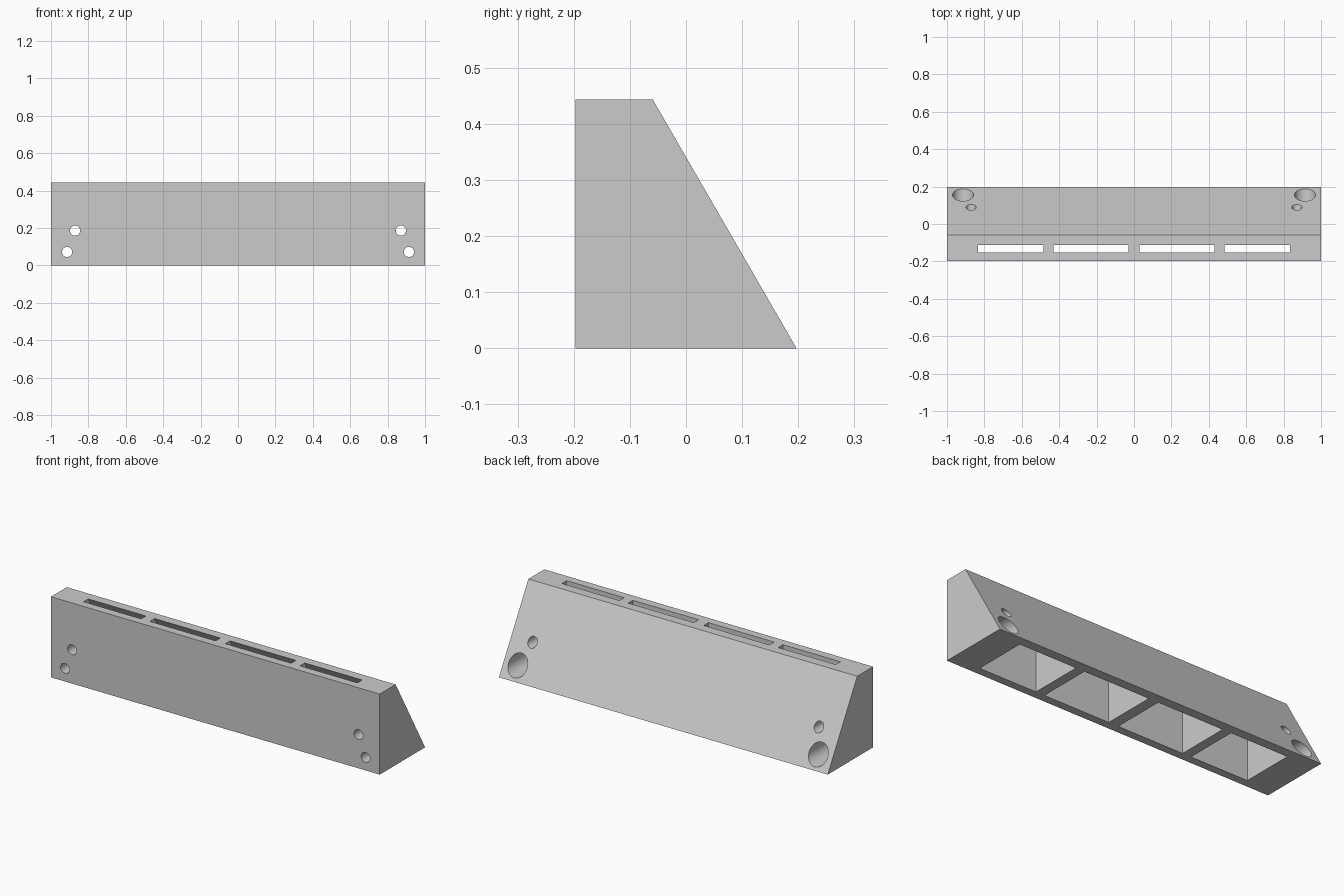
import bpy, bmesh, math
from mathutils import Matrix

if "Cube" in bpy.data.objects:
    bpy.data.objects.remove(bpy.data.objects["Cube"])

grey = bpy.data.materials.new("light_grey")
grey.diffuse_color = (0.6, 0.6, 0.6, 1)
grey.use_nodes = True
grey.node_tree.nodes["Principled BSDF"].inputs["Base Color"].default_value = grey.diffuse_color


def add_object(name, bm):
    bmesh.ops.recalc_face_normals(bm, faces=bm.faces)
    mesh = bpy.data.meshes.new(name)
    bm.to_mesh(mesh)
    bm.free()
    mesh.materials.append(grey)
    obj = bpy.data.objects.new(name, mesh)
    bpy.context.collection.objects.link(obj)
    return obj


def prism(name, profile, x0, x1):
    """Extrude a (y, z) profile along x."""
    bm = bmesh.new()
    face = bm.faces.new([bm.verts.new((x0, y, z)) for y, z in profile])
    ext = bmesh.ops.extrude_face_region(bm, geom=[face])
    verts = [v for v in ext["geom"] if isinstance(v, bmesh.types.BMVert)]
    bmesh.ops.translate(bm, verts=verts, vec=(x1 - x0, 0, 0))
    return add_object(name, bm)


def rod(name, x, z, radius, y0, y1):
    """Cylinder running along y."""
    bm = bmesh.new()
    matrix = Matrix.Translation((x, (y0 + y1) / 2, z)) @ Matrix.Rotation(math.pi / 2, 4, 'X')
    bmesh.ops.create_cone(bm, cap_ends=True, segments=48, radius1=radius,
                          radius2=radius, depth=y1 - y0, matrix=matrix)
    return add_object(name, bm)


# Wedge body: upright front, narrow flat top, sloping back
H = 0.443
body = prism("wedge_body", [(-0.197, 0), (0.197, 0), (-0.059, H), (-0.197, H)], -1, 1)
cutters = []

# Four tapering ducts, wide at the bottom and a narrow slot at the top
slope = 0.256 / H
e = 0.02
duct = [(-0.152, -e), (0.145 + slope * e, -e), (-0.111 - slope * e, H + e), (-0.152, H + e)]
for side in (-1, 1):
    for a, b in ((0.03, 0.43), (0.483, 0.833)):
        cutters.append(prism("duct_cutter", duct, min(side * a, side * b), max(side * a, side * b)))

# Screw holes through each end, the lower one with a wide recess from the back
for side in (-1, 1):
    cutters.append(rod("upper_hole_cutter", side * 0.871, 0.186, 0.027, -0.3, 0.3))
    cutters.append(rod("lower_hole_cutter", side * 0.914, 0.072, 0.027, -0.3, 0.3))
    cutters.append(rod("recess_cutter", side * 0.914, 0.072, 0.056, -0.1, 0.3))

# Cut everything out of the body
bpy.context.view_layer.objects.active = body
body.select_set(True)
for cutter in cutters:
    cutter.hide_render = True
    mod = body.modifiers.new("cut", 'BOOLEAN')
    mod.operation = 'DIFFERENCE'
    mod.solver = 'EXACT'
    mod.object = cutter
    bpy.ops.object.modifier_apply(modifier=mod.name)
for cutter in cutters:
    bpy.data.objects.remove(cutter)

bpy.ops.object.shade_smooth_by_angle(angle=math.radians(25))
